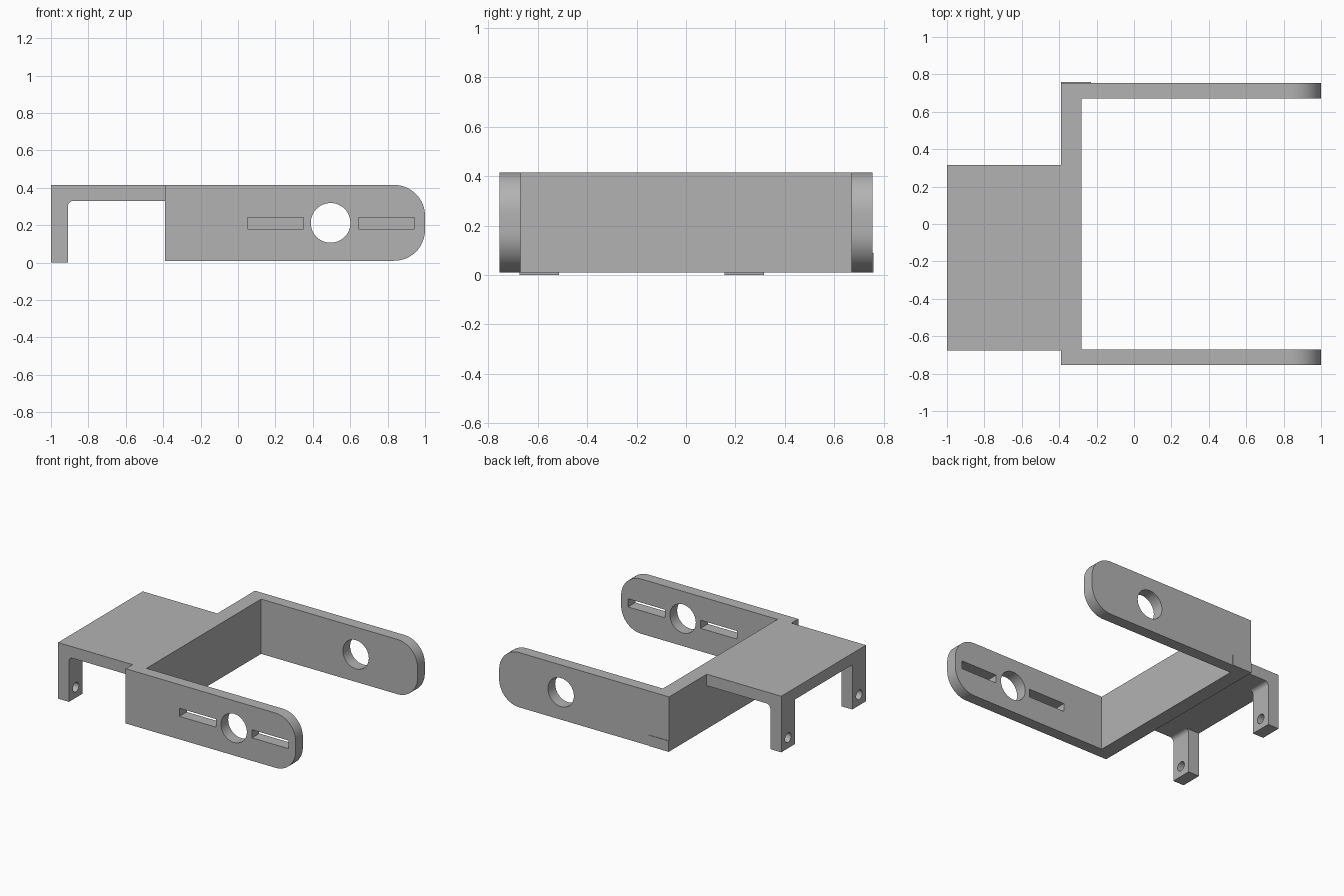
import bpy
import bmesh
from math import cos, sin, pi
from mathutils import Vector

cube = bpy.data.objects.get("Cube")
if cube:
    bpy.data.objects.remove(cube, do_unlink=True)

gray = bpy.data.materials.new("plain gray")
gray.use_nodes = True
COLOR = (0.45, 0.45, 0.45, 1)
gray.diffuse_color = COLOR
gray.node_tree.nodes["Principled BSDF"].inputs["Base Color"].default_value = COLOR


def prism(name, outline, start, depth):
    """Extrude a closed outline of 3D points from start along depth."""
    bm = bmesh.new()
    face = bm.faces.new([bm.verts.new(Vector(p) + Vector(start)) for p in outline])
    ext = bmesh.ops.extrude_face_region(bm, geom=[face])
    moved = [g for g in ext["geom"] if isinstance(g, bmesh.types.BMVert)]
    bmesh.ops.translate(bm, verts=moved, vec=depth)
    bmesh.ops.recalc_face_normals(bm, faces=bm.faces)
    mesh = bpy.data.meshes.new(name)
    bm.to_mesh(mesh)
    bm.free()
    mesh.materials.append(gray)
    obj = bpy.data.objects.new(name, mesh)
    bpy.context.collection.objects.link(obj)
    return obj


def box(name, x0, x1, y0, y1, z0, z1):
    outline = [(x0, 0, z0), (x1, 0, z0), (x1, 0, z1), (x0, 0, z1)]
    return prism(name, outline, (0, y0, 0), (0, y1 - y0, 0))


def arc(cx, cz, r, a0, a1, steps=16):
    """Points of an arc in the XZ plane."""
    angles = [a0 + (a1 - a0) * i / steps for i in range(steps + 1)]
    return [(cx + r * cos(a), 0, cz + r * sin(a)) for a in angles]


def activate(obj):
    bpy.ops.object.select_all(action='DESELECT')
    obj.select_set(True)
    bpy.context.view_layer.objects.active = obj


def cut(obj, cutter):
    cutter.hide_render = True
    mod = obj.modifiers.new("cut", 'BOOLEAN')
    mod.operation = 'DIFFERENCE'
    mod.solver = 'EXACT'
    mod.object = cutter
    activate(obj)
    bpy.ops.object.modifier_apply(modifier=mod.name)
    bpy.data.objects.remove(cutter, do_unlink=True)


def smooth(obj):
    activate(obj)
    bpy.ops.object.shade_smooth_by_angle(angle=0.5)


BOTTOM, TOP = 0.01, 0.415
MID = (BOTTOM + TOP) / 2
WALL_BACK, WALL_FRONT = -0.39, -0.28
OUT, INN = 0.755, 0.67
CORNER = 0.165

# Cross wall and top plate
box("cross_wall", WALL_BACK, WALL_FRONT, -OUT, OUT, BOTTOM, TOP)
box("top_plate", -1, WALL_BACK, -0.675, 0.315, 0.33, TOP)

# Side arms with rounded ends and a round hole
profile = [(WALL_FRONT, 0, TOP), (WALL_FRONT, 0, BOTTOM)]
profile += arc(1 - CORNER, BOTTOM + CORNER, CORNER, -pi / 2, 0)
profile += arc(1 - CORNER, TOP - CORNER, CORNER, 0, pi / 2)
for name, y in (("right_arm", -OUT), ("left_arm", INN)):
    arm = prism(name, profile, (0, y, 0), (0, OUT - INN, 0))
    hole = arc(0.495, MID, 0.106, 0, 2 * pi, 48)[:-1]
    cut(arm, prism("hole_cutter", hole, (0, y - 0.1, 0), (0, 0.3, 0)))
    # Slots on one arm only
    if y < 0:
        for x in (0.05, 0.643):
            cut(arm, box("slot_cutter", x, x + 0.3, -0.9, -0.5, 0.18, 0.24))
    smooth(arm)

# Thin pad low on the outer face of the left arm
box("arm_pad", WALL_BACK, -0.23, OUT, OUT + 0.004, BOTTOM, 0.09)

# Legs with a filleted inner corner and a screw hole
FILLET = 0.03
leg_profile = [(-1, 0, 0.33), (-1, 0, 0), (-0.91, 0, 0)]
leg_profile += arc(-0.91 + FILLET, 0.33 - FILLET, FILLET, pi, pi / 2, 8)
for name, y in (("right_leg", -0.675), ("left_leg", 0.155)):
    leg = prism(name, leg_profile, (0, y, 0), (0, 0.16, 0))
    ring = [(0, y + 0.08 + p[0], p[2]) for p in arc(0, 0.078, 0.035, 0, 2 * pi, 32)[:-1]]
    cut(leg, prism("screw_cutter", ring, (-1.1, 0, 0), (0.3, 0, 0)))
    smooth(leg)
